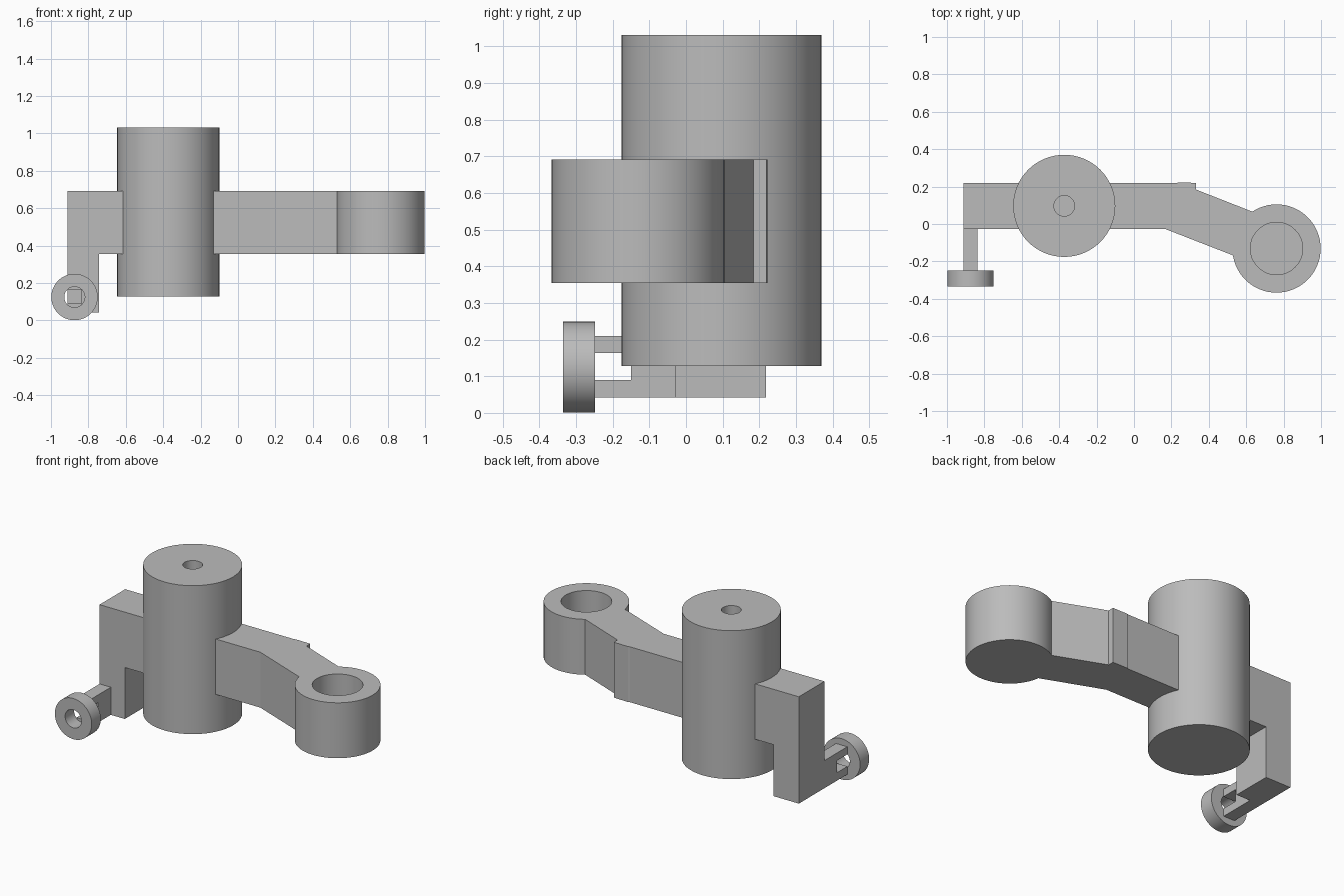
import bpy, bmesh, math
from mathutils import Matrix, Vector

cube = bpy.data.objects.get("Cube")
if cube:
    bpy.data.objects.remove(cube, do_unlink=True)

# Single material
grey = bpy.data.materials.new("plain grey")
grey.use_nodes = True
colour = (0.5, 0.5, 0.5, 1)
grey.diffuse_color = colour
grey.node_tree.nodes["Principled BSDF"].inputs["Base Color"].default_value = colour


def finish(name, bm, smooth=False):
    bmesh.ops.remove_doubles(bm, verts=bm.verts, dist=1e-5)
    bmesh.ops.recalc_face_normals(bm, faces=bm.faces)
    mesh = bpy.data.meshes.new(name)
    bm.to_mesh(mesh)
    bm.free()
    mesh.materials.append(grey)
    ob = bpy.data.objects.new(name, mesh)
    bpy.context.collection.objects.link(ob)
    if smooth:
        bpy.ops.object.select_all(action='DESELECT')
        ob.select_set(True)
        bpy.context.view_layer.objects.active = ob
        bpy.ops.object.shade_smooth_by_angle(angle=math.radians(30))
    return ob


def lathe(name, profile, matrix, closed=False):
    """Revolve a (radius, height) profile around the local z axis."""
    bm = bmesh.new()
    verts = [bm.verts.new((r, 0, z)) for r, z in profile]
    edges = [bm.edges.new(pair) for pair in zip(verts, verts[1:])]
    if closed:
        edges.append(bm.edges.new((verts[-1], verts[0])))
    bmesh.ops.spin(bm, geom=verts + edges, cent=(0, 0, 0), axis=(0, 0, 1),
                   angle=math.tau, steps=64, use_merge=True)
    bm.transform(matrix)
    return finish(name, bm, True)


def prism(name, points, offset):
    """Extrude a flat outline by the offset."""
    bm = bmesh.new()
    face = bm.faces.new([bm.verts.new(p) for p in points])
    cap = bmesh.ops.extrude_face_region(bm, geom=[face], use_keep_orig=True)["geom"]
    bmesh.ops.translate(bm, vec=Vector(offset),
                        verts=[v for v in cap if isinstance(v, bmesh.types.BMVert)])
    return finish(name, bm)


def blind_bore(radius, height, bore, depth):
    return [(0, 0), (radius, 0), (radius, height), (bore, height),
            (bore, height - depth), (0, height - depth)]


# Upright post and end boss, each with a blind bore from above
lathe("main_post", blind_bore(0.273, 0.903, 0.055, 0.32),
      Matrix.Translation((-0.373, 0.097, 0.128)))
lathe("end_boss", blind_bore(0.236, 0.337, 0.14, 0.28),
      Matrix.Translation((0.762, -0.131, 0.355)))

# Cranked arm running through the post to the boss
arm = [(-0.373, -0.028), (0.17, -0.028), (0.535, -0.17), (0.635, 0.065),
       (0.332, 0.184), (0.332, 0.22), (0.235, 0.222), (0.225, 0.218), (-0.373, 0.218)]
prism("cranked_arm", [(x, y, 0.355) for x, y in arm], (0, 0, 0.337))

# L-shaped bracket with its leg hanging down
bracket = [(-0.912, 0.042), (-0.742, 0.042), (-0.742, 0.355),
           (-0.373, 0.355), (-0.373, 0.692), (-0.912, 0.692)]
prism("bracket", [(x, -0.028, z) for x, z in bracket], (0, 0.246, 0))

# Slotted fork reaching forward from the leg
fork = [(-0.028, 0.042), (-0.25, 0.042), (-0.25, 0.09), (-0.15, 0.09),
        (-0.15, 0.164), (-0.25, 0.164), (-0.25, 0.21), (-0.028, 0.21)]
prism("fork", [(-0.912, y, z) for y, z in fork], (0.076, 0, 0))

# Small ring on the fork, facing forward
lathe("front_ring", [(0.055, 0), (0.124, 0), (0.124, 0.087), (0.055, 0.087)],
      Matrix.Translation((-0.874, -0.248, 0.125)) @ Matrix.Rotation(math.pi / 2, 4, 'X'),
      closed=True)
